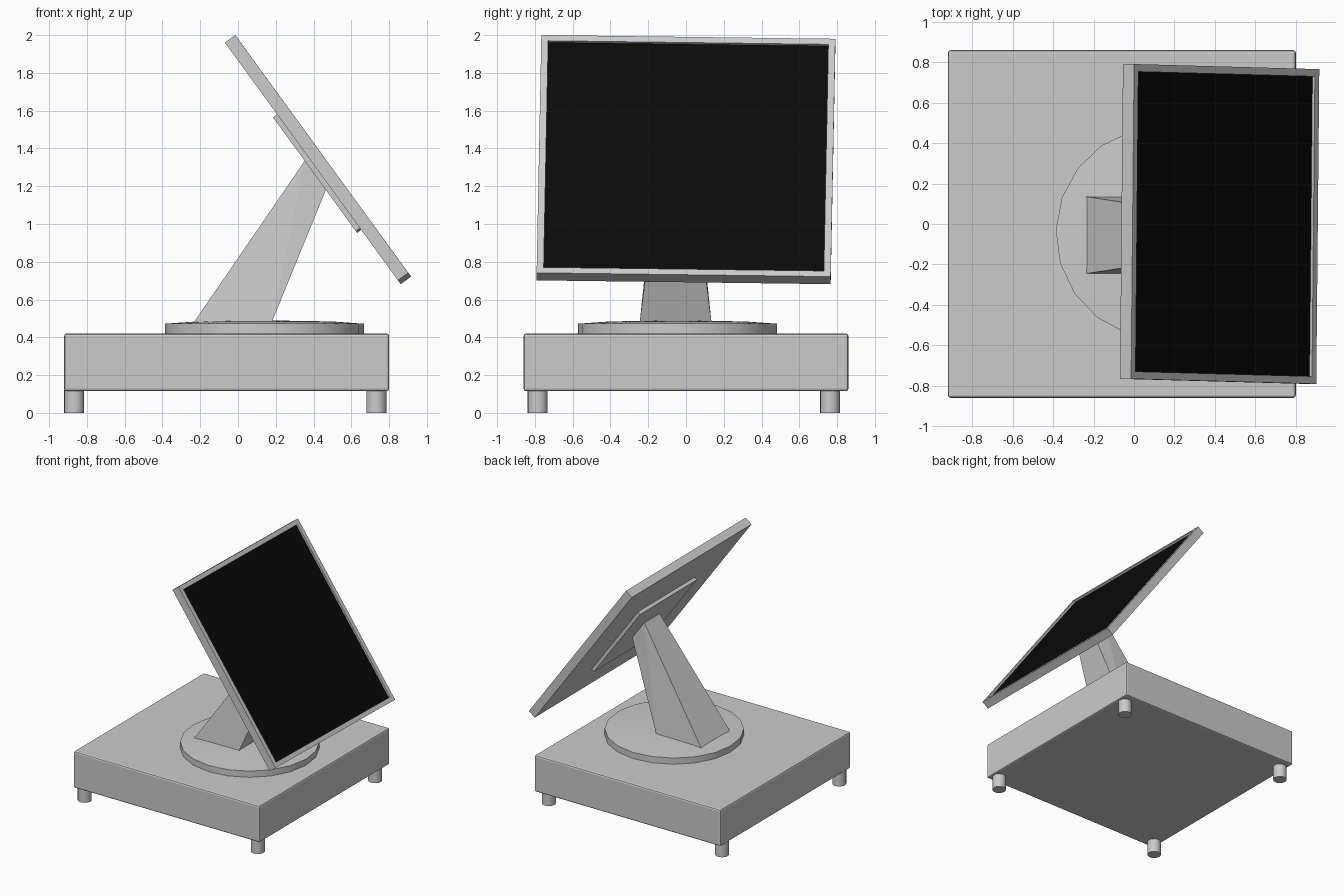
import bpy, bmesh, math
from mathutils import Vector, Matrix

if "Cube" in bpy.data.objects:
    bpy.data.objects.remove(bpy.data.objects["Cube"])


def make(name, bm, smooth=None):
    bmesh.ops.recalc_face_normals(bm, faces=bm.faces[:])
    me = bpy.data.meshes.new(name)
    bm.to_mesh(me)
    bm.free()
    ob = bpy.data.objects.new(name, me)
    bpy.context.collection.objects.link(ob)
    if smooth:
        bpy.ops.object.select_all(action='DESELECT')
        bpy.context.view_layer.objects.active = ob
        ob.select_set(True)
        bpy.ops.object.shade_smooth_by_angle(angle=math.radians(smooth))
    return ob


def box(size, center, matrix=Matrix()):
    bm = bmesh.new()
    m = matrix @ Matrix.Translation(center) @ Matrix.Diagonal((*size, 1))
    bmesh.ops.create_cube(bm, size=1, matrix=m)
    return bm


def lathe(profile, sides, center, turn=0.0):
    # rings of (radius, z), closed by caps
    bm = bmesh.new()
    rings = []
    for r, z in profile:
        angles = [turn + 2 * math.pi * i / sides for i in range(sides)]
        rings.append([bm.verts.new((center[0] + r * math.cos(a),
                                    center[1] + r * math.sin(a), z)) for a in angles])
    for a, b in zip(rings, rings[1:]):
        for i in range(sides):
            j = (i + 1) % sides
            bm.faces.new((a[i], a[j], b[j], b[i]))
    bm.faces.new(rings[0])
    bm.faces.new(rings[-1])
    return bm


# base slab with softened edges
bm = box((1.72, 1.72, 0.305), (-0.06, 0, 0.2675))
bmesh.ops.bevel(bm, geom=bm.edges[:], offset=0.013, segments=2, profile=0.5, affect='EDGES')
make("base", bm)

# four feet
for i, (x, y) in enumerate([(-0.867, -0.785), (0.733, -0.785), (-0.867, 0.763), (0.733, 0.763)]):
    make(f"foot_{i + 1}", lathe([(0.053, 0), (0.053, 0.12)], 20, (x, y)), 30)

# swivel disc, slightly domed
make("swivel_disc", lathe([(0.527, 0.415), (0.527, 0.472), (0.36, 0.484), (0.12, 0.488)],
                          20, (0.14, -0.045), math.radians(-1.5)), 30)

# tapered leaning neck: (x, z, half width)
bm = bmesh.new()
low = [(-0.235, 0.478, 0.19), (0.178, 0.478, 0.19)]
top = [(0.355, 1.337, 0.10), (0.466, 1.182, 0.10)]
for x, z, w in low + top:
    for s in (-1, 1):
        bm.verts.new((x, -0.055 + s * w, z))
bmesh.ops.convex_hull(bm, input=bm.verts[:])
bmesh.ops.dissolve_limit(bm, angle_limit=0.02, verts=bm.verts[:], edges=bm.edges[:])
make("neck", bm)

# tilted screen frame of reference: X = outward, Y = sideways, Z = up the panel
side = Vector((0.0096, 0.9999, -0.0129)).normalized()
out = side.cross(Vector((-0.588, 0.0163, 0.808))).normalized()
up = out.cross(side)
tilt = Matrix((out, side, up)).transposed().to_4x4()
tilt.translation = (0.451, 0, 1.361)

# display panel with recessed black glass
bm = box((0.068, 1.557, 1.557), (-0.034, 0, 0), tilt)
bm.normal_update()
front = max(bm.faces, key=lambda f: f.normal.dot(out))
bmesh.ops.inset_region(bm, faces=[front], thickness=0.052)
rim = bmesh.ops.extrude_discrete_faces(bm, faces=[front])
glass = rim['faces'][0]
bmesh.ops.translate(bm, verts=glass.verts[:], vec=out * -0.015)
glass.material_index = 1
panel = make("display_panel", bm)
grey = bpy.data.materials.new("grey")
grey.diffuse_color = (0.8, 0.8, 0.8, 1)
grey.use_nodes = True
grey.node_tree.nodes["Principled BSDF"].inputs["Base Color"].default_value = grey.diffuse_color
black = bpy.data.materials.new("black_glass")
black.diffuse_color = (0.003, 0.003, 0.003, 1)
black.use_nodes = True
black.node_tree.nodes["Principled BSDF"].inputs["Base Color"].default_value = black.diffuse_color
panel.data.materials.append(None)
panel.data.materials.append(black)
bpy.data.materials.remove(grey)

# mounting plate on the back
make("mounting_plate", box((0.03, 0.735, 0.745), (-0.08, -0.045, -0.058), tilt))
